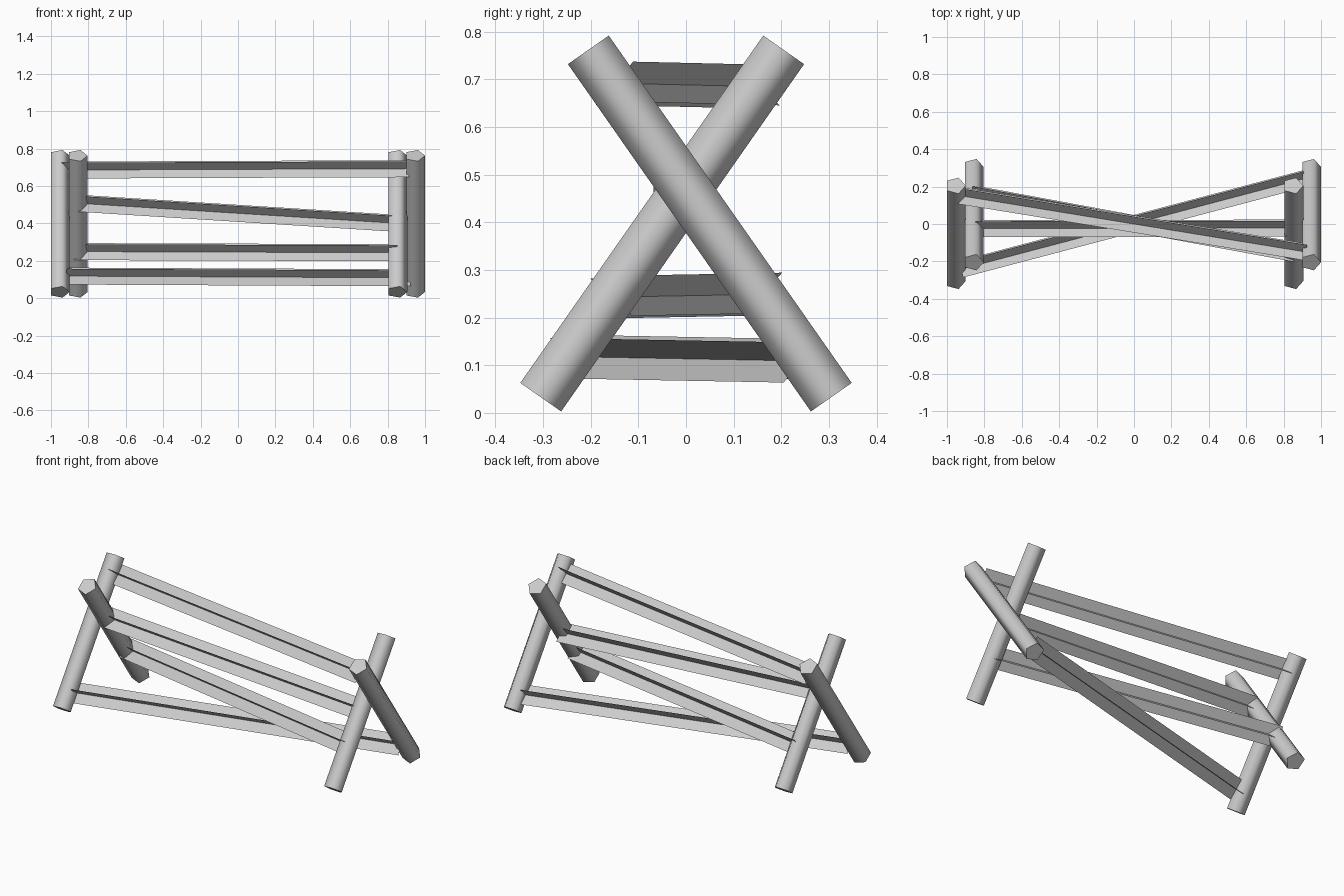
import bpy, bmesh, math
from mathutils import Vector

cube = bpy.data.objects.get("Cube")
if cube:
    bpy.data.objects.remove(cube, do_unlink=True)

grey = bpy.data.materials.new("weathered_grey")
grey.use_nodes = True
grey.diffuse_color = (0.6, 0.6, 0.6, 1)
grey.node_tree.nodes["Principled BSDF"].inputs["Base Color"].default_value = (0.6, 0.6, 0.6, 1)

POST_RADIUS = 0.055
RAIL_ARM = 0.06


def add_object(name, bm):
    mesh = bpy.data.meshes.new(name)
    bm.to_mesh(mesh)
    bm.free()
    mesh.materials.append(grey)
    obj = bpy.data.objects.new(name, mesh)
    bpy.context.collection.objects.link(obj)
    return obj


def post(name, x, lean):
    """Five-sided leaning post; lean is the y direction of its top."""
    bottom, top = Vector((x, -0.305 * lean, 0.033)), Vector((x, 0.205 * lean, 0.762))
    side = Vector((1, 0, 0))
    across = (top - bottom).normalized().cross(side)
    bm = bmesh.new()
    rings = []
    for centre in (bottom, top):
        rings.append([bm.verts.new(centre + POST_RADIUS * (
            side * math.cos(math.tau * i / 5) + across * math.sin(math.tau * i / 5)))
            for i in range(5)])
    low, high = rings
    for i in range(5):
        j = (i + 1) % 5
        bm.faces.new((low[i], low[j], high[j], high[i])).smooth = True
    bm.faces.new(low[::-1])
    bm.faces.new(high)
    bmesh.ops.recalc_face_normals(bm, faces=bm.faces)
    # Soft sides, crisp end caps
    for edge in bm.edges:
        edge.smooth = all(f.smooth for f in edge.link_faces)
    return add_object(name, bm)


def rail(name, start, end):
    """Rail made of two crossed boards."""
    start, end = Vector(start), Vector(end)
    along = (end - start).normalized()
    back = Vector((0, 0, 1)).cross(along).normalized()
    up = along.cross(back)
    bm = bmesh.new()
    for degrees in (49, 139):
        a = math.radians(degrees)
        arm = RAIL_ARM * (back * math.cos(a) + up * math.sin(a))
        bm.faces.new([bm.verts.new(p) for p in
                      (start - arm, end - arm, end + arm, start + arm)])
    return add_object(name, bm)


# Crossed posts at each end
post("right_outer_post", -0.955, 1)
post("right_inner_post", -0.859, -1)
post("left_inner_post", 0.85, 1)
post("left_outer_post", 0.945, -1)

# Rails from top to bottom
rail("top_rail", (-0.935, 0.152, 0.685), (0.92, -0.15, 0.692))
rail("middle_rail", (-0.85, -0.025, 0.507), (0.85, -0.022, 0.4))
rail("lower_rail", (-0.87, 0.163, 0.249), (0.86, -0.157, 0.243))
rail("bottom_rail", (-0.925, -0.242, 0.118), (0.915, 0.243, 0.109))
